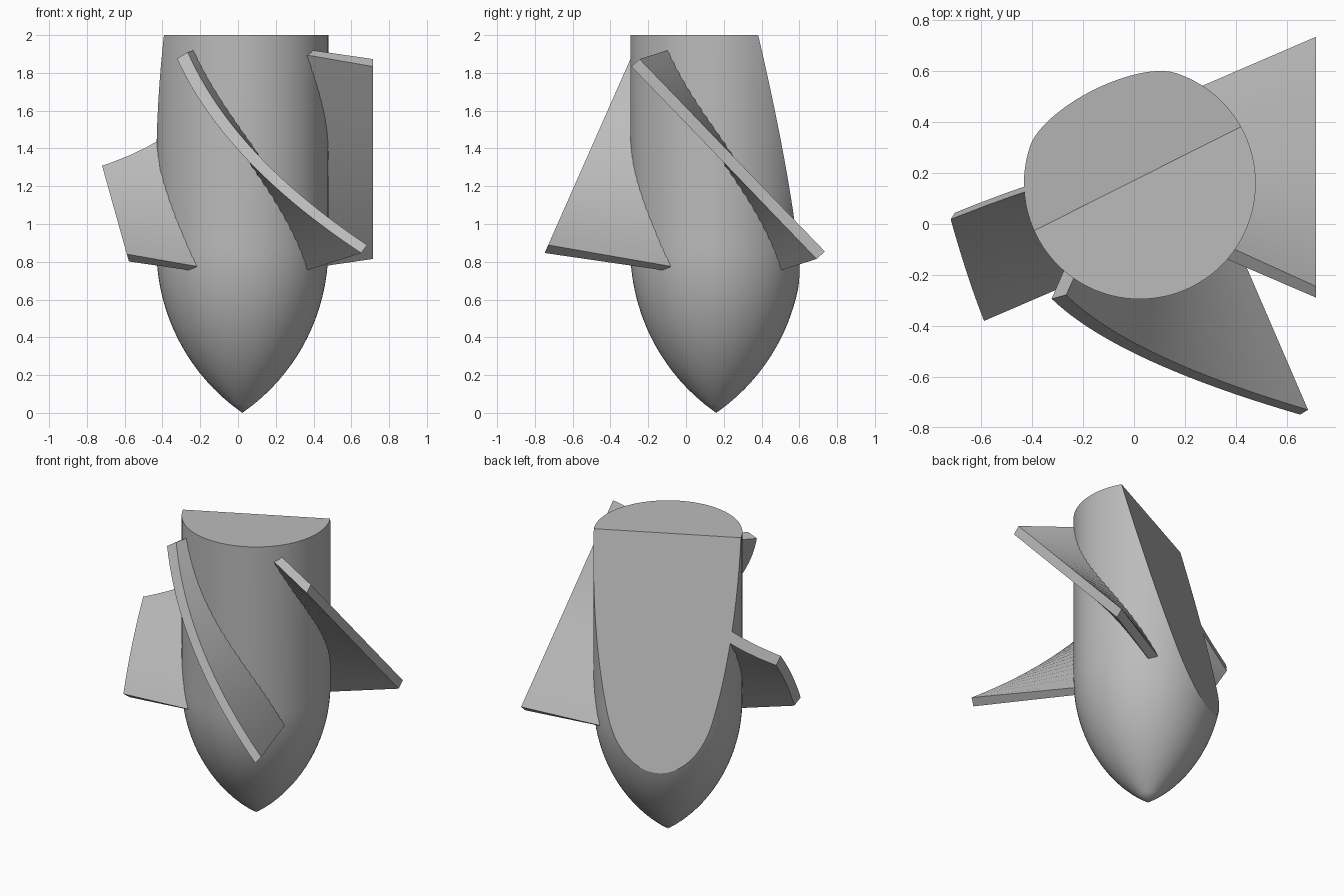
import bpy, bmesh, math
from mathutils import Vector, Matrix

if "Cube" in bpy.data.objects:
    bpy.data.objects.remove(bpy.data.objects["Cube"])

AXIS = Vector((0.023, 0.16, 0))
RADIUS, NOSE, TOP = 0.455, 0.87, 2.0
# sloping rear cut: point on the plane and outward normal
REAR_CUT = (AXIS + Vector((-0.009, 0.018, TOP)), Vector((-0.449, 0.893, 0.27)))

grey = bpy.data.materials.new("plain grey")
grey.use_nodes = True
colour = (0.5, 0.5, 0.5, 1)
grey.diffuse_color = colour
grey.node_tree.nodes["Principled BSDF"].inputs["Base Color"].default_value = colour


def trim(bm, point, normal):
    """Remove everything on the normal side of a plane and cap the opening."""
    geom = bm.verts[:] + bm.edges[:] + bm.faces[:]
    cut = bmesh.ops.bisect_plane(bm, geom=geom, dist=1e-5, plane_co=point,
                                 plane_no=normal, clear_outer=True)
    edges = [e for e in cut["geom_cut"] if isinstance(e, bmesh.types.BMEdge)]
    bmesh.ops.holes_fill(bm, edges=[e for e in edges if e.is_boundary], sides=0)


def finish(bm, name):
    bmesh.ops.recalc_face_normals(bm, faces=bm.faces[:])
    mesh = bpy.data.meshes.new(name)
    bm.to_mesh(mesh)
    bm.free()
    obj = bpy.data.objects.new(name, mesh)
    bpy.context.collection.objects.link(obj)
    mesh.materials.append(grey)
    bpy.ops.object.select_all(action="DESELECT")
    obj.select_set(True)
    bpy.context.view_layer.objects.active = obj
    bpy.ops.object.shade_smooth_by_angle(angle=math.radians(30))


# Body: pointed ogive nose running into a cylinder, sliced at the rear
bm = bmesh.new()
rho = (RADIUS ** 2 + NOSE ** 2) / (2 * RADIUS)
heights = [NOSE * i / 20 for i in range(21)] + [TOP]
profile = []
for z in heights:
    r = RADIUS - rho + math.sqrt(rho ** 2 - max(NOSE - z, 0) ** 2)
    profile.append(bm.verts.new(AXIS + Vector((max(r, 0), 0, z))))
profile.append(bm.verts.new(AXIS + Vector((0, 0, TOP))))
edges = [bm.edges.new(pair) for pair in zip(profile, profile[1:])]
bmesh.ops.spin(bm, geom=profile + edges, cent=AXIS, axis=(0, 0, 1),
               angle=math.tau, steps=96, use_merge=True)
bmesh.ops.remove_doubles(bm, verts=bm.verts[:], dist=1e-4)
bmesh.ops.dissolve_limit(bm, angle_limit=0.001, verts=bm.verts[:],
                         edges=[e for e in bm.edges
                                if all(v.co.z > TOP - 0.001 for v in e.verts)])
trim(bm, *REAR_CUT)
finish(bm, "body")


def fin_section(x, t):
    """Upper and lower points of the twisted plate, t from -1 (top) to 1."""
    half = Vector((0, 0.1835 + 0.443 * x, -0.62 + 0.16 * x))
    mid = Vector((x, 0.063, 1.344)) + half * t
    across = Vector((0, -half.z, half.y)).normalized() * 0.031
    return mid + across, mid - across


def fin(name, turn, point, normal, inner=0.15, outer=1.15, steps=24):
    bm = bmesh.new()
    rings = []
    for i in range(steps + 1):
        t = 2 * i / steps - 1
        iu, il = fin_section(inner, t)
        ou, ol = fin_section(outer, t)
        rings.append([bm.verts.new(p) for p in (iu, ou, ol, il)])
    for a, b in zip(rings, rings[1:]):
        for k in range(4):
            n = (k + 1) % 4
            bm.faces.new((a[k], a[n], b[n], b[k]))
    bm.faces.new(rings[0])
    bm.faces.new(rings[-1])
    place = Matrix.Translation(AXIS) @ Matrix.Rotation(math.radians(turn), 4, "Z")
    bmesh.ops.transform(bm, matrix=place, verts=bm.verts[:])
    bmesh.ops.recalc_face_normals(bm, faces=bm.faces[:])
    trim(bm, Vector(point), Vector(normal))
    trim(bm, *REAR_CUT)
    finish(bm, name)


# Twisted fins, a quarter turn apart, each with its own outer trim plane
fin("left_fin", 0, (0.715, 0, 0), (1, 0, 0))
fin("front_fin", -90, (0, -0.74, 0.865), (0, -1, 0.442))
fin("right_fin", 180, (-0.58, 0, 0.81), (-1, 0, -0.28))
